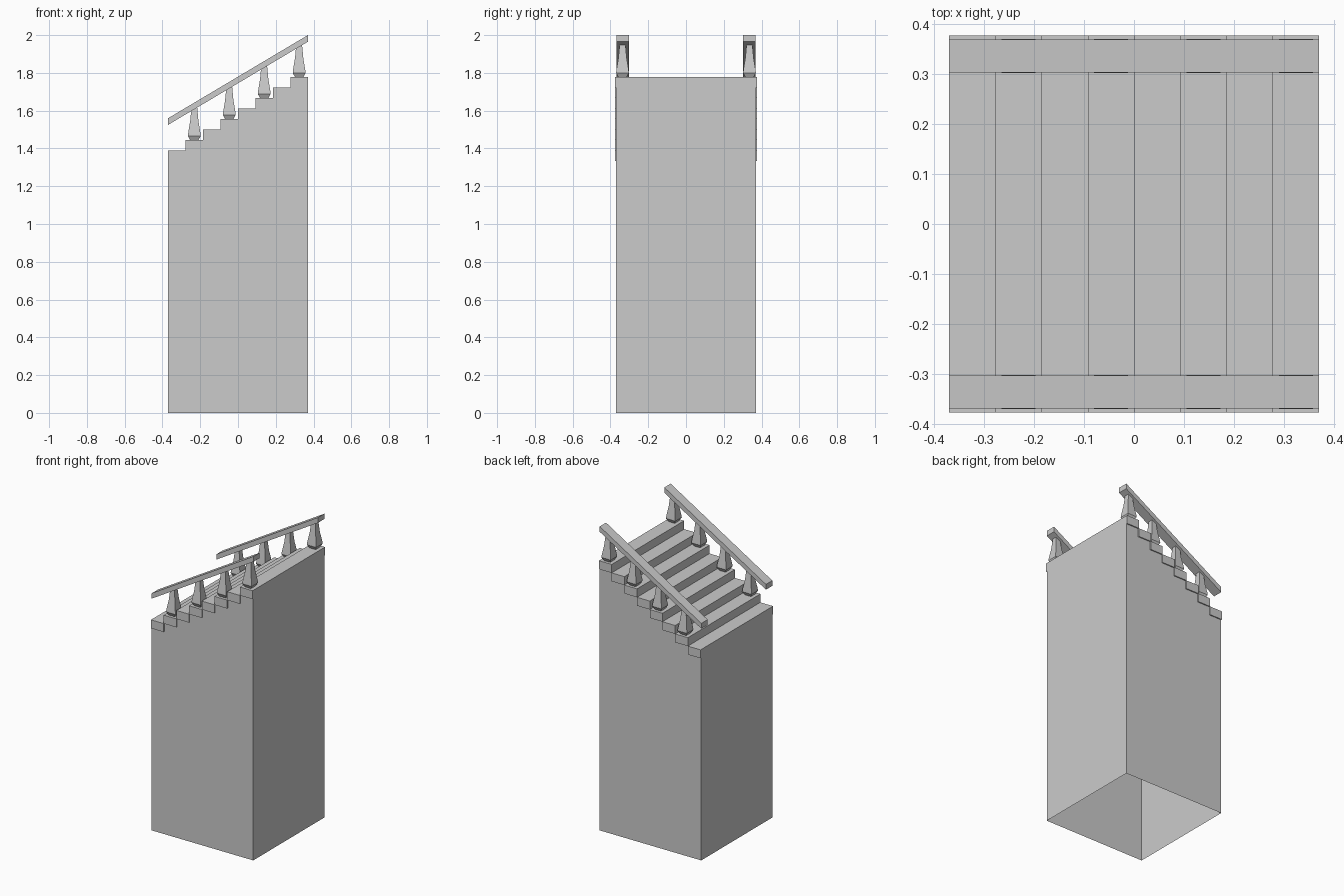
import bpy
import bmesh

cube = bpy.data.objects.get("Cube")
if cube:
    bpy.data.objects.remove(cube, do_unlink=True)

STEPS = 8
HALF = 0.37                    # half width of the block
TREAD_HALF = 0.377             # treads overhang the side walls
RUN = 2 * HALF / STEPS
RISE = 0.0556
LOW = 1.333                    # underside of the lowest tread
RAIL_Y = 0.336
RAIL_HALF = 0.033

stone = bpy.data.materials.new("plain_grey")
stone.use_nodes = True
grey = (0.6, 0.6, 0.6, 1)
stone.diffuse_color = grey
stone.node_tree.nodes["Principled BSDF"].inputs["Base Color"].default_value = grey


def finish(name, bm):
    mesh = bpy.data.meshes.new(name)
    bm.to_mesh(mesh)
    bm.free()
    mesh.materials.append(stone)
    obj = bpy.data.objects.new(name, mesh)
    bpy.context.collection.objects.link(obj)
    return obj


def prism(name, profile, y0, y1, sides=None):
    """Extrude an x-z profile along y; sides limits which edges get walls."""
    bm = bmesh.new()
    front = [bm.verts.new((x, y0, z)) for x, z in profile]
    back = [bm.verts.new((x, y1, z)) for x, z in profile]
    bm.faces.new(front)
    bm.faces.new(back[::-1])
    n = len(profile)
    for i in (range(n) if sides is None else sides):
        j = (i + 1) % n
        bm.faces.new((front[j], front[i], back[i], back[j]))
    return finish(name, bm)


def baluster(name, x, y, z):
    """Square vase-shaped post lofted from stacked rings."""
    bm = bmesh.new()
    rings = []
    for h, r in ((0, 0.022), (0.022, 0.034), (0.04, 0.032),
                 (0.1, 0.022), (0.175, 0.015)):
        rings.append([bm.verts.new((x + sx * r, y + sy * r, z + h))
                      for sx, sy in ((-1, -1), (1, -1), (1, 1), (-1, 1))])
    for a, b in zip(rings, rings[1:]):
        for i in range(4):
            j = (i + 1) % 4
            bm.faces.new((a[i], a[j], b[j], b[i]))
    bm.faces.new(rings[0][::-1])
    bm.faces.new(rings[-1])
    obj = finish(name, bm)
    bpy.ops.object.select_all(action='DESELECT')
    obj.select_set(True)
    bpy.context.view_layer.objects.active = obj
    bpy.ops.object.shade_smooth_by_angle(angle=0.5)


# Hollow block with a stepped top, open underneath
outline = [(-HALF, 0), (HALF, 0)]
for i in reversed(range(STEPS)):
    x, z = -HALF + i * RUN, LOW + i * RISE
    outline += [(x + RUN, z), (x, z)]
prism("stair_base", outline, -HALF, HALF, sides=(1, len(outline) - 1))

# Treads
for i in range(STEPS):
    x, z = -HALF + i * RUN, LOW + i * RISE
    prism(f"tread_{i + 1}",
          [(x, z), (x + RUN, z), (x + RUN, z + RISE), (x, z + RISE)],
          -TREAD_HALF, TREAD_HALF)

# Handrails and balusters on both sides
for side, s in (("front", -1), ("back", 1)):
    y = s * RAIL_Y
    prism(f"{side}_handrail",
          [(-HALF, 1.525), (HALF, 1.965), (HALF, 2), (-HALF, 1.56)],
          y - RAIL_HALF, y + RAIL_HALF)
    for i in range(1, STEPS, 2):
        baluster(f"{side}_baluster_{i // 2 + 1}",
                 -HALF + (i + 0.5) * RUN, y, LOW + (i + 1) * RISE)
